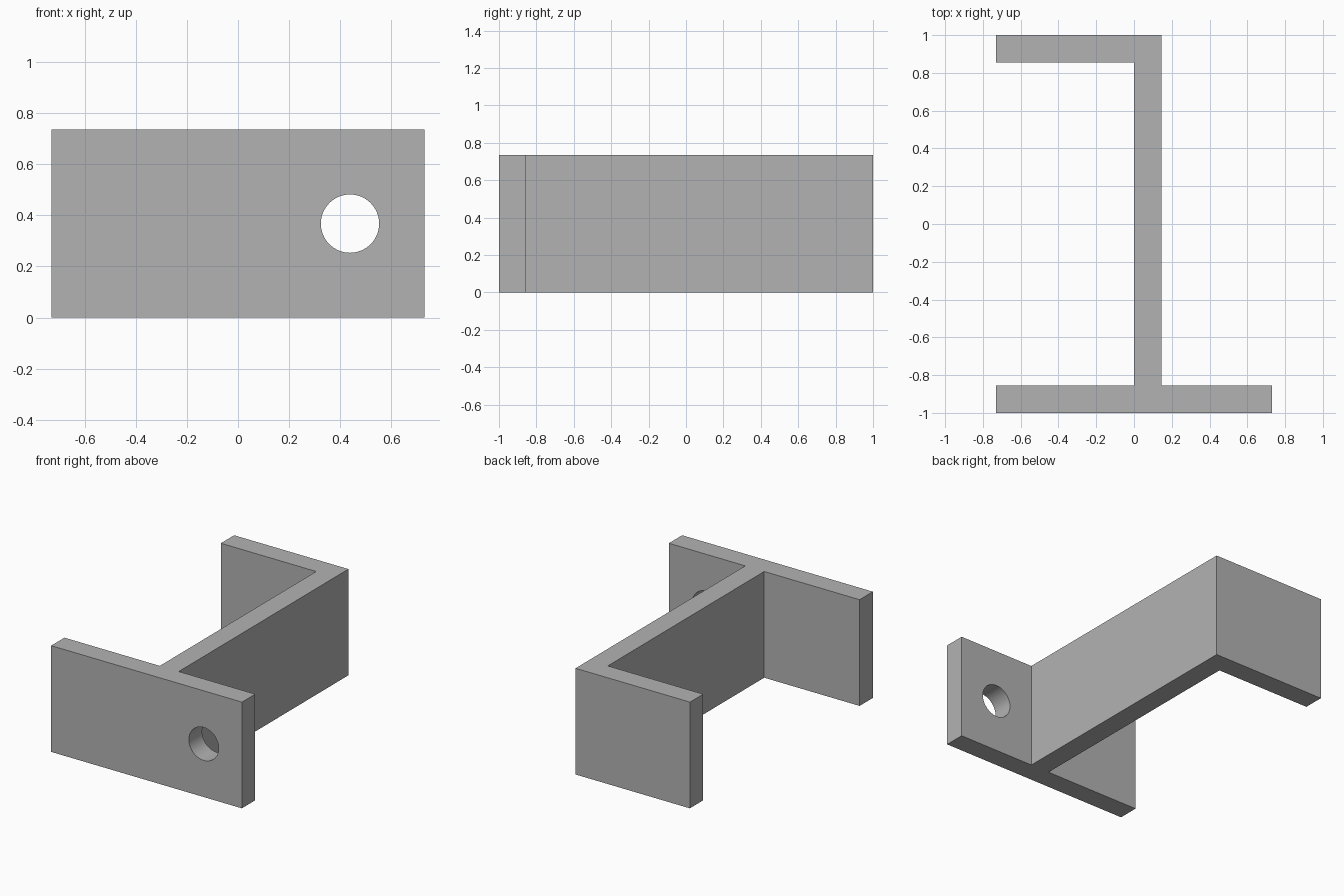
import bpy, bmesh, math

if "Cube" in bpy.data.objects:
    bpy.data.objects.remove(bpy.data.objects["Cube"], do_unlink=True)

HEIGHT = 0.735
HALF_W = 0.73
T = 0.145            # wall thickness

# Single grey material
grey = bpy.data.materials.new("mid_grey")
grey.use_nodes = True
colour = (0.45, 0.45, 0.45, 1)
grey.diffuse_color = colour
grey.node_tree.nodes["Principled BSDF"].inputs["Base Color"].default_value = colour

# Bracket plan: front plate, web and back flange as one outline
outline = [(-HALF_W, -1), (HALF_W, -1), (HALF_W, T - 1), (T, T - 1), (T, 1),
           (-HALF_W, 1), (-HALF_W, 1 - T), (0, 1 - T), (0, T - 1), (-HALF_W, T - 1)]
bm = bmesh.new()
base = bm.faces.new([bm.verts.new((x, y, 0)) for x, y in outline])
top = bmesh.ops.extrude_face_region(bm, geom=[base])["geom"]
bmesh.ops.translate(bm, vec=(0, 0, HEIGHT),
                    verts=[v for v in top if isinstance(v, bmesh.types.BMVert)])
bmesh.ops.recalc_face_normals(bm, faces=bm.faces)
mesh = bpy.data.meshes.new("bracket")
bm.to_mesh(mesh)
bm.free()
mesh.materials.append(grey)
bracket = bpy.data.objects.new("bracket", mesh)
bpy.context.collection.objects.link(bracket)

# Round bolt hole through the front plate
bpy.ops.mesh.primitive_cylinder_add(vertices=64, radius=0.114, depth=4 * T,
                                    location=(0.438, T / 2 - 1, HEIGHT / 2),
                                    rotation=(math.pi / 2, 0, 0))
cutter = bpy.context.object
cutter.name = "hole_cutter"
cutter.hide_render = True
cutter.data.materials.append(grey)

bpy.ops.object.select_all(action='DESELECT')
bracket.select_set(True)
bpy.context.view_layer.objects.active = bracket
cut = bracket.modifiers.new("bolt_hole", 'BOOLEAN')
cut.operation = 'DIFFERENCE'
cut.solver = 'EXACT'
cut.object = cutter
bpy.ops.object.modifier_apply(modifier=cut.name)
bpy.data.objects.remove(cutter, do_unlink=True)

# Smooth hole wall, crisp plate edges
bpy.ops.object.shade_smooth_by_angle(angle=math.radians(30))
